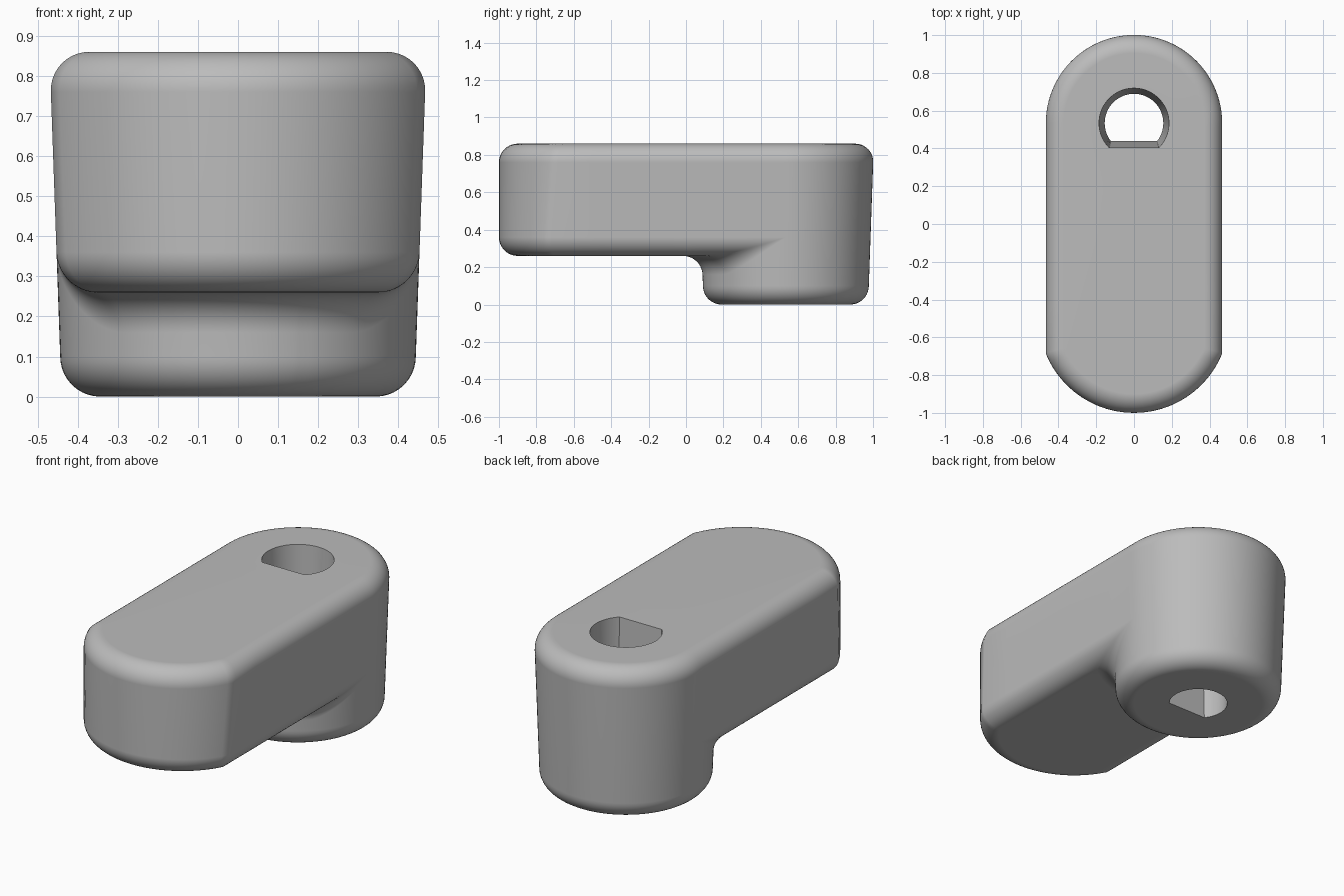
import bpy, bmesh
from math import sin, cos, tan, radians, degrees, sqrt, atan2, acos, pi

if "Cube" in bpy.data.objects:
    bpy.data.objects.remove(bpy.data.objects["Cube"])

CY = 0.534              # boss and hole axis
FILLET = 0.1            # radius of every rounded edge
ARM_LOW, TOP = 0.26, 0.86
NOSE_R = 0.504          # radius of the curved front end
NOSE_Y = NOSE_R - 1
STEPS = 10


def half_width(z):
    """Drafted half width of the arm, also the boss radius."""
    return 0.44 + 0.0352 * z


def polar(r, a, z):
    """Point around the boss axis; a is measured from +x toward the front."""
    return (r * cos(a), CY - r * sin(a), z)


def outline(kind, v, z, inset):
    """Arm plan at height z, offset inward."""
    w = half_width(z) - inset
    if kind == "nose":
        r = NOSE_R - inset
        a = atan2(w, sqrt(r * r - w * w)) * (1 - v)
        return (r * sin(a), NOSE_Y - r * cos(a), z)
    if v <= 0:
        return polar(w, v, z)
    return (w, CY - w * tan(v), z)


def hole(a, r, flat, z):
    """D-shaped hole, round at the back and flat at the front."""
    corner = acos(flat / r)
    if a <= pi / 4:
        b = a * (pi / 2 - corner) / (pi / 4) if a > 0 else a
        return polar(r, b, z)
    return (r * sin(corner) * (pi / 2 - a) / (pi / 4), CY - flat, z)


def section(kind, v):
    """Closed profile: hole, boss base, boss wall, inner fillet, arm, top."""
    if kind == "nose":
        x, y, _ = outline(kind, v, ARM_LOW + FILLET, 0)
        a, sweep = atan2(CY - y, x), pi / 2
    else:
        a, sweep = v, 0
        if v > 0:
            over = half_width(ARM_LOW + FILLET) * (1 / cos(v) - 1)
            sweep = acos(max(0, 1 - over / (FILLET * (1 + 1 / cos(v)))))
    ts = [i / STEPS for i in range(STEPS + 1)]
    pts = [hole(a, 0.155, 0.095, 0)]
    for t in ts:                                   # rounded boss base
        q = t * pi / 2
        pts.append(polar(half_width(FILLET) - FILLET * (1 - sin(q)), a,
                         FILLET * (1 - cos(q))))
    mid = ARM_LOW + FILLET
    for t in ts:                                   # concave fillet under arm
        q = t * sweep
        z = mid - FILLET * (2 * sin(sweep) - sin(q))
        pts.append(polar(half_width(z) + FILLET * (1 - cos(q)), a, z))
    for t in ts:                                   # rounded lower arm edge
        q = (1 - t) * sweep
        pts.append(outline(kind, v, mid - FILLET * sin(q), FILLET * (1 - cos(q))))
    for t in ts:                                   # rounded top edge
        q = t * pi / 2
        pts.append(outline(kind, v, TOP - FILLET * (1 - sin(q)),
                           FILLET * (1 - cos(q))))
    pts.append(hole(a, 0.185, 0.13, TOP))
    return pts


# Sections from the back, along one side, round the nose, then mirrored
half = [section("side", radians(d)) for d in range(-90, 67, 3)]
half += [section("nose", i / 12) for i in range(13)]
loop = half + [[(-x, y, z) for x, y, z in s] for s in half[-2:0:-1]]

bm = bmesh.new()
grid = [[bm.verts.new(p) for p in s] for s in loop]
for i, s in enumerate(grid):
    n = grid[(i + 1) % len(grid)]
    for j in range(len(s)):
        k = (j + 1) % len(s)
        bm.faces.new((s[j], n[j], n[k], s[k]))
bmesh.ops.remove_doubles(bm, verts=bm.verts, dist=0.0003)
bmesh.ops.recalc_face_normals(bm, faces=bm.faces)
mesh = bpy.data.meshes.new("lever_arm")
bm.to_mesh(mesh)
bm.free()

lever = bpy.data.objects.new("lever_arm", mesh)
bpy.context.collection.objects.link(lever)

# Single plain grey
grey = bpy.data.materials.new("plain_grey")
grey.use_nodes = True
colour = (0.5, 0.5, 0.5, 1)
grey.diffuse_color = colour
grey.node_tree.nodes["Principled BSDF"].inputs["Base Color"].default_value = colour
mesh.materials.append(grey)

bpy.ops.object.select_all(action="DESELECT")
lever.select_set(True)
bpy.context.view_layer.objects.active = lever
bpy.ops.object.shade_smooth_by_angle(angle=radians(30))
weighted = lever.modifiers.new("even_shading", "WEIGHTED_NORMAL")
weighted.keep_sharp = True
